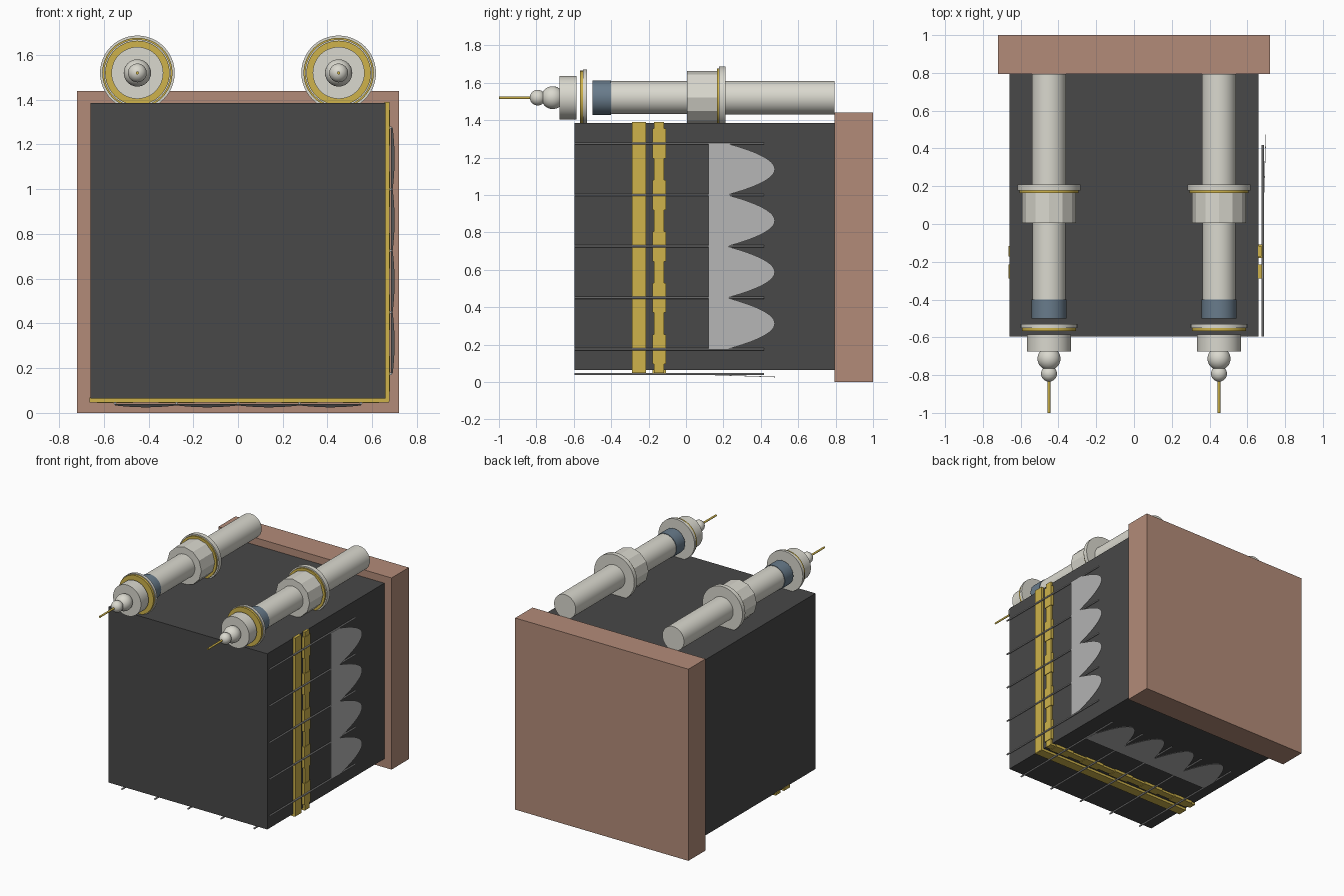
import bpy, bmesh, math
from mathutils import Matrix

if "Cube" in bpy.data.objects:
    bpy.data.objects.remove(bpy.data.objects["Cube"])


def material(name, r, g, b):
    m = bpy.data.materials.new(name)
    m.diffuse_color = (r, g, b, 1)
    m.use_nodes = True
    m.node_tree.nodes["Principled BSDF"].inputs["Base Color"].default_value = m.diffuse_color
    return m


CLAY = material("clay", 0.45, 0.26, 0.19)
DARK = material("charcoal", 0.065, 0.065, 0.065)
GOLD = material("gold", 0.62, 0.45, 0.07)
STONE = material("stone", 0.70, 0.69, 0.62)
BLUE = material("slate", 0.14, 0.20, 0.26)
GREY = material("grey", 0.46, 0.46, 0.46)


def finish(name, bm, mat, smooth=False):
    bmesh.ops.recalc_face_normals(bm, faces=bm.faces)
    me = bpy.data.meshes.new(name)
    bm.to_mesh(me)
    bm.free()
    ob = bpy.data.objects.new(name, me)
    bpy.context.collection.objects.link(ob)
    me.materials.append(mat)
    if smooth:
        bpy.ops.object.select_all(action='DESELECT')
        ob.select_set(True)
        bpy.context.view_layer.objects.active = ob
        bpy.ops.object.shade_smooth_by_angle(angle=math.radians(29))
    return ob


def add_box(bm, lo, hi):
    size = [b - a for a, b in zip(lo, hi)]
    mid = [(a + b) / 2 for a, b in zip(lo, hi)]
    bmesh.ops.create_cube(bm, size=1, matrix=Matrix.Translation(mid) @ Matrix.Diagonal((*size, 1)))


def box(name, lo, hi, mat):
    bm = bmesh.new()
    add_box(bm, lo, hi)
    return finish(name, bm, mat)


def add_rod(bm, x, z, y0, y1, r, sides):
    m = Matrix.Translation((x, (y0 + y1) / 2, z)) @ Matrix.Rotation(math.pi / 2, 4, 'X')
    bmesh.ops.create_cone(bm, cap_ends=True, segments=sides, radius1=r, radius2=r,
                          depth=y1 - y0, matrix=m)


def rod(name, x, y0, y1, r, mat, sides=48):
    bm = bmesh.new()
    add_rod(bm, x, 1.52, y0, y1, r, sides)
    return finish(name, bm, mat, sides > 12)


def ball(name, x, y, r):
    bm = bmesh.new()
    bmesh.ops.create_uvsphere(bm, u_segments=32, v_segments=16, radius=r,
                              matrix=Matrix.Translation((x, y, 1.52)))
    return finish(name, bm, STONE, True)


# Main body
box("back_slab", (-0.72, 0.795, 0), (0.72, 1.0, 1.44), CLAY)
box("body_block", (-0.66, -0.595, 0.065), (0.66, 0.795, 1.385), DARK)

# Two towers lying on the block
for side, x in (("left", -0.45), ("right", 0.45)):
    rod(side + "_lower_shaft", x, 0.20, 0.795, 0.09, STONE)
    rod(side + "_gallery_disc", x, 0.177, 0.21, 0.167, STONE)
    rod(side + "_gallery_trim", x, 0.165, 0.177, 0.157, GOLD)
    rod(side + "_gallery_base", x, 0.005, 0.165, 0.142, STONE, 12)
    rod(side + "_upper_shaft", x, -0.40, 0.01, 0.088, STONE)
    rod(side + "_slate_band", x, -0.50, -0.40, 0.092, BLUE)
    rod(side + "_top_disc", x, -0.55, -0.53, 0.15, STONE)
    rod(side + "_top_trim", x, -0.567, -0.55, 0.144, GOLD)
    rod(side + "_cap", x, -0.675, -0.585, 0.116, STONE)
    ball(side + "_large_ball", x, -0.713, 0.061)
    ball(side + "_small_ball", x, -0.793, 0.042)
    rod(side + "_spike", x, -1.0, -0.83, 0.007, GOLD, 12)

# Decorated faces: s runs along the face, d points outward
faces = {
    "side": lambda s, y, d: (0.66 + d, y, 0.725 + s),
    "under": lambda s, y, d: (-s, y, 0.065 - d),
}
for face, place in faces.items():
    def strip(bm, s0, s1, y0, y1, d):
        a, b = place(s0, y0, -0.004), place(s1, y1, d)
        add_box(bm, [min(p) for p in zip(a, b)], [max(p) for p in zip(a, b)])

    # Flat gold band
    bm = bmesh.new()
    strip(bm, -0.675, 0.665, -0.288, -0.215, 0.018)
    finish(face + "_gold_band", bm, GOLD)

    # Stepped gold band, wider at each rod
    bm = bmesh.new()
    strip(bm, -0.675, 0.665, -0.171, -0.117, 0.016)
    for i in range(-2, 3):
        strip(bm, i * 0.275 - 0.08, i * 0.275 + 0.08, -0.18, -0.108, 0.020)
    finish(face + "_stepped_band", bm, GOLD)

    # Thin rods
    bm = bmesh.new()
    for i in range(-2, 3):
        x, _, z = place(i * 0.275, 0, 0.022)
        add_rod(bm, x, z, -0.595, 0.418, 0.006, 10)
    finish(face + "_rods", bm, GREY, True)

    # Scalloped sheet, tilting slightly outward
    bm = bmesh.new()
    steps = 24
    rows = []
    for k in range(4 * steps + 1):
        u = 2 * (k / steps - math.floor(k / steps)) - 1
        s = -0.55 + k * 0.275 / steps
        tip = 0.22 + 0.255 * (1 - u * u)
        tilt = lambda y: 0.025 + 0.012 * (y - 0.12) / 0.355
        rows.append([[bm.verts.new(place(s, y, tilt(y) + t)) for y in (0.12, tip)]
                     for t in (0, 0.003)])
    for a, b in zip(rows, rows[1:]):
        loop_a = a[0] + a[1][::-1]
        loop_b = b[0] + b[1][::-1]
        for i in range(4):
            j = (i + 1) % 4
            bm.faces.new((loop_a[i], loop_a[j], loop_b[j], loop_b[i]))
    for end in (rows[0], rows[-1]):
        bm.faces.new(end[0] + end[1][::-1])
    finish(face + "_scallops", bm, GREY)
